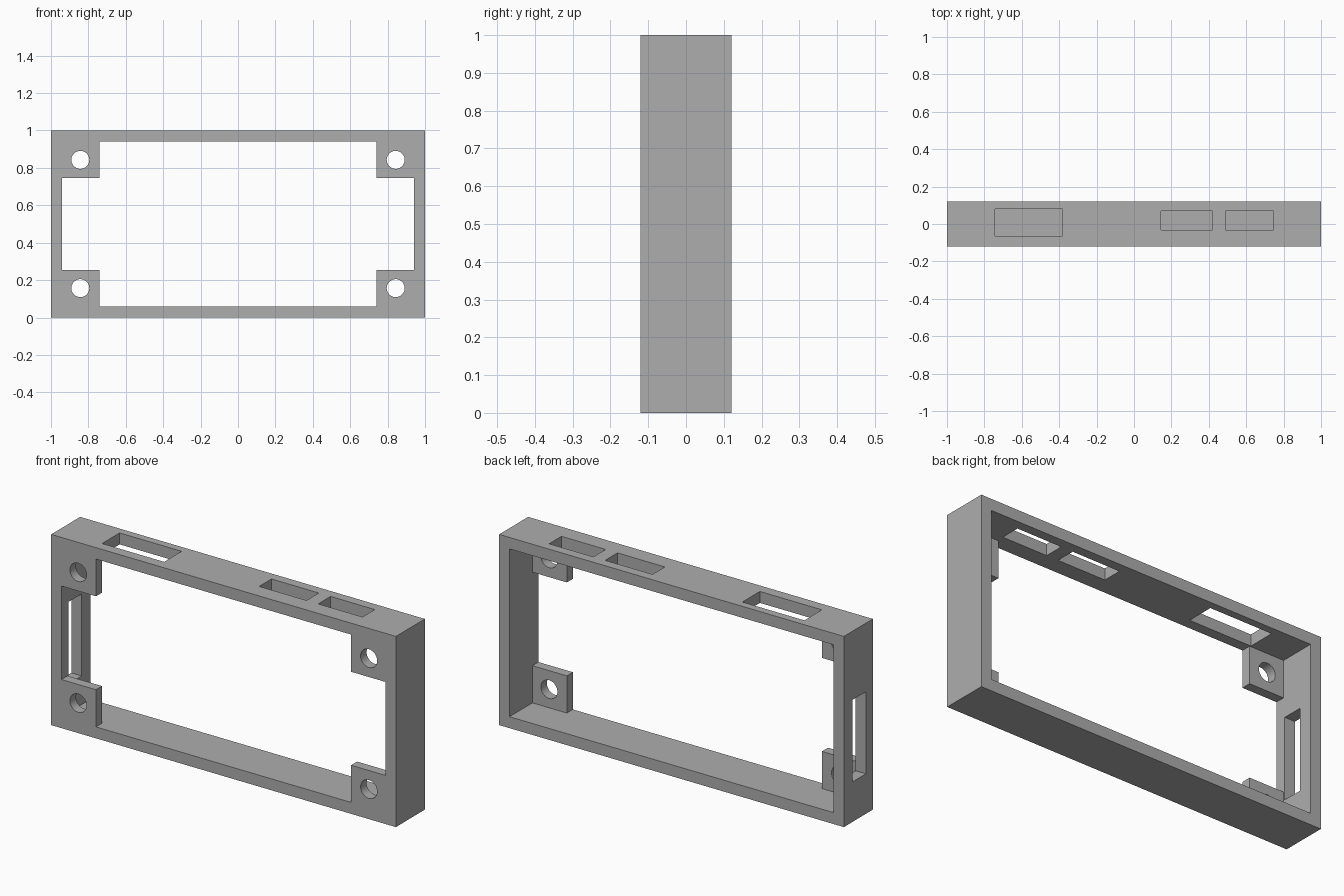
import bpy, bmesh, math
from mathutils import Matrix, Vector

default = bpy.data.objects.get("Cube")
if default:
    bpy.data.objects.remove(default, do_unlink=True)

grey = bpy.data.materials.new("plain grey")
grey.use_nodes = True
colour = (0.42, 0.42, 0.42, 1)
grey.diffuse_color = colour
grey.node_tree.nodes["Principled BSDF"].inputs["Base Color"].default_value = colour

DEPTH = 0.12            # half depth of the frame
INNER = 0.94            # half width of the cavity
WALL = 0.06
TAB_X, TAB_Z = 0.74, 0.245   # tab edge from centre, half height between tabs
TAB_BACK = -0.07        # rear face of the corner tabs


def make_object(name, bm):
    mesh = bpy.data.meshes.new(name)
    bmesh.ops.recalc_face_normals(bm, faces=bm.faces)
    bm.to_mesh(mesh)
    bm.free()
    mesh.materials.append(grey)
    obj = bpy.data.objects.new(name, mesh)
    bpy.context.collection.objects.link(obj)
    return obj


def box(name, low, high):
    low, high = Vector(low), Vector(high)
    bm = bmesh.new()
    place = Matrix.Translation((low + high) / 2) @ Matrix.Diagonal((*(high - low), 1))
    bmesh.ops.create_cube(bm, size=1, matrix=place)
    return make_object(name, bm)


def hole(name, x, z, radius):
    bm = bmesh.new()
    place = Matrix.Translation((x, -0.1, z)) @ Matrix.Rotation(math.pi / 2, 4, "X")
    bmesh.ops.create_cone(bm, cap_ends=True, segments=48, radius1=radius,
                          radius2=radius, depth=0.2, matrix=place)
    return make_object(name, bm)


def cut(target, cutter):
    cutter.hide_render = True
    mod = target.modifiers.new("cut", "BOOLEAN")
    mod.operation, mod.solver, mod.object = "DIFFERENCE", "EXACT", cutter
    bpy.context.view_layer.objects.active = target
    bpy.ops.object.modifier_apply(modifier=mod.name)
    bpy.data.objects.remove(cutter, do_unlink=True)


# Outer block, hollowed from the back
frame = box("case_frame", (-1, -DEPTH, 0), (1, DEPTH, 1))
cut(frame, box("cavity", (-INNER, TAB_BACK, WALL), (INNER, 0.3, 1 - WALL)))

# Cross-shaped front window that leaves the four corner tabs
corner = [(INNER, TAB_Z), (TAB_X, TAB_Z), (TAB_X, 0.5 - WALL)]
outline = corner + [(-x, z) for x, z in reversed(corner)]
outline += [(-x, -z) for x, z in outline]
bm = bmesh.new()
face = bm.faces.new([bm.verts.new((x, -0.2, z + 0.5)) for x, z in outline])
sweep = bmesh.ops.extrude_face_region(bm, geom=[face])
bmesh.ops.translate(bm, vec=(0, 0.2, 0),
                    verts=[v for v in sweep["geom"] if isinstance(v, bmesh.types.BMVert)])
cut(frame, make_object("front_window", bm))

# Screw holes in the tabs
for x in (-0.843, 0.843):
    for z in (0.157, 0.843):
        cut(frame, hole("screw_hole", x, z, 0.048))

# Connector slots in the top wall
for x0, x1, y0, y1 in ((-0.743, -0.383, -0.065, 0.08),
                       (0.145, 0.42, -0.032, 0.07),
                       (0.488, 0.745, -0.032, 0.07)):
    cut(frame, box("top_slot", (x0, y0, 0.9), (x1, y1, 1.1)))

# Tall slot in the right end wall
cut(frame, box("end_slot", (-1.1, -0.062, 0.21), (-0.9, 0.047, 0.64)))

# Sharp edges with smooth hole walls
bpy.ops.object.select_all(action="DESELECT")
frame.select_set(True)
bpy.context.view_layer.objects.active = frame
bpy.ops.object.shade_smooth_by_angle(angle=math.radians(30))
